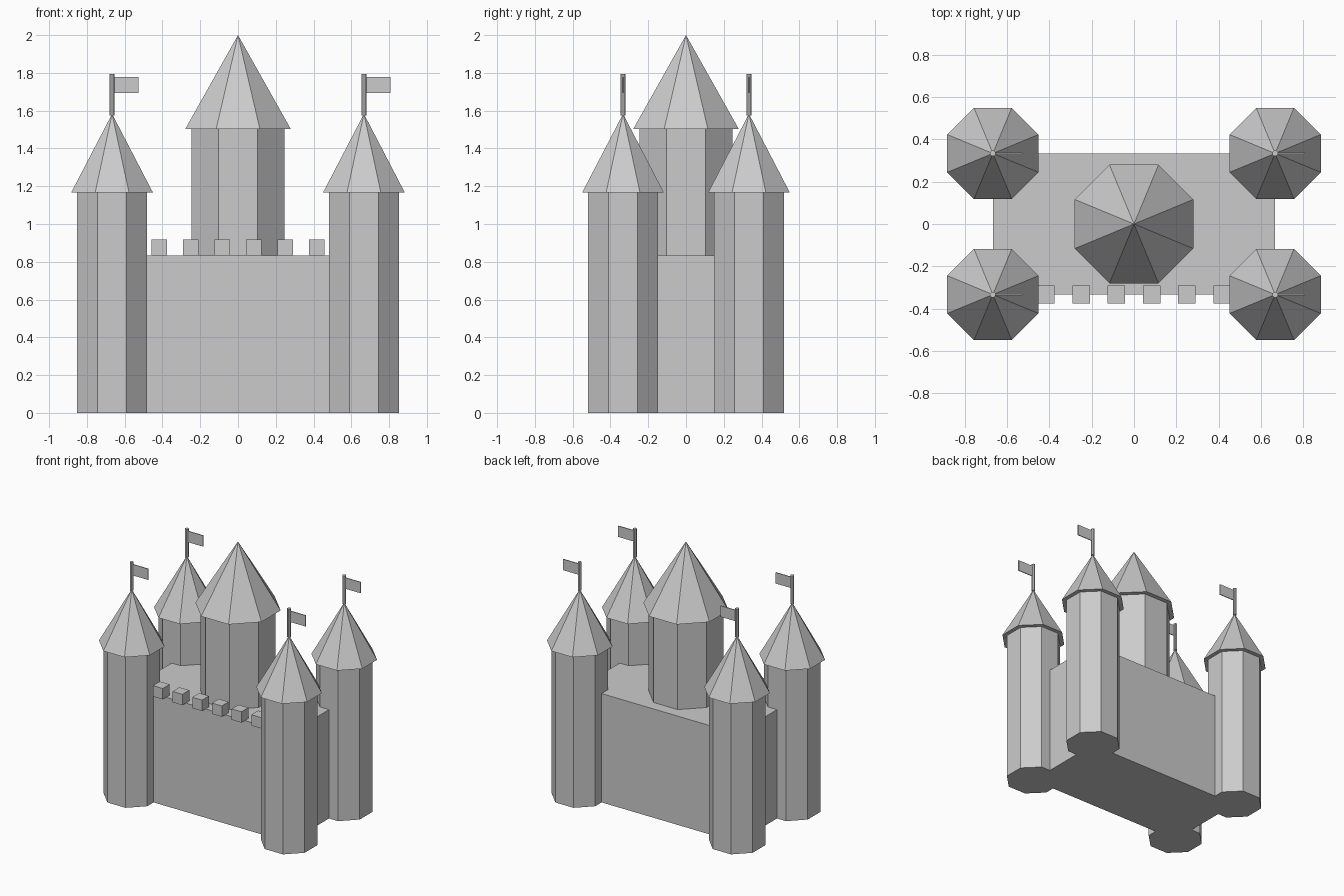
import bpy, math

if "Cube" in bpy.data.objects:
    bpy.data.objects.remove(bpy.data.objects["Cube"])

stone = bpy.data.materials.new("grey stone")
stone.diffuse_color = (0.6, 0.6, 0.6, 1)
stone.use_nodes = True
stone.node_tree.nodes["Principled BSDF"].inputs["Base Color"].default_value = stone.diffuse_color


def finish(name):
    ob = bpy.context.object
    ob.name = name
    ob.data.materials.append(stone)
    return ob


def box(name, x0, x1, y0, y1, z0, z1):
    bpy.ops.mesh.primitive_cube_add(
        size=1, location=((x0 + x1) / 2, (y0 + y1) / 2, (z0 + z1) / 2))
    ob = finish(name)
    ob.scale = (x1 - x0, y1 - y0, z1 - z0)
    return ob


def octagon(name, x, y, z0, z1, r0, r1):
    # eight-sided prism or spire with a flat side facing the front
    bpy.ops.mesh.primitive_cone_add(
        vertices=8, radius1=r0, radius2=r1, depth=z1 - z0,
        location=(x, y, (z0 + z1) / 2), rotation=(0, 0, math.pi / 8))
    return finish(name)


X, Y, WALL = 2 / 3, 1 / 3, 0.8333

# main hall block
box("hall", -X, X, -Y, Y, 0, WALL)

# battlements along the front edge only
M = 1 / 24
for i in range(6):
    cx = (i - 2.5) / 6
    box("battlement", cx - M, cx + M, -Y - M, -Y + M, WALL, WALL + 2 * M)

# central keep
octagon("keep", 0, 0, WALL, 1.502, 0.2667, 0.2667)
octagon("keep_roof", 0, 0, 1.502, 2.0, 0.303, 0)

# corner towers with roofs, poles and flags
for sx in (-1, 1):
    for sy in (-1, 1):
        x, y = sx * X, sy * Y
        octagon("corner_tower", x, y, 0, 1.168, 0.2, 0.2)
        octagon("tower_roof", x, y, 1.168, 1.583, 0.2333, 0)
        octagon("flag_pole", x, y, 1.575, 1.793, 0.0138, 0.0138)
        box("flag", x, x + 0.14, y - 0.0033, y + 0.0033, 1.693, 1.777)
